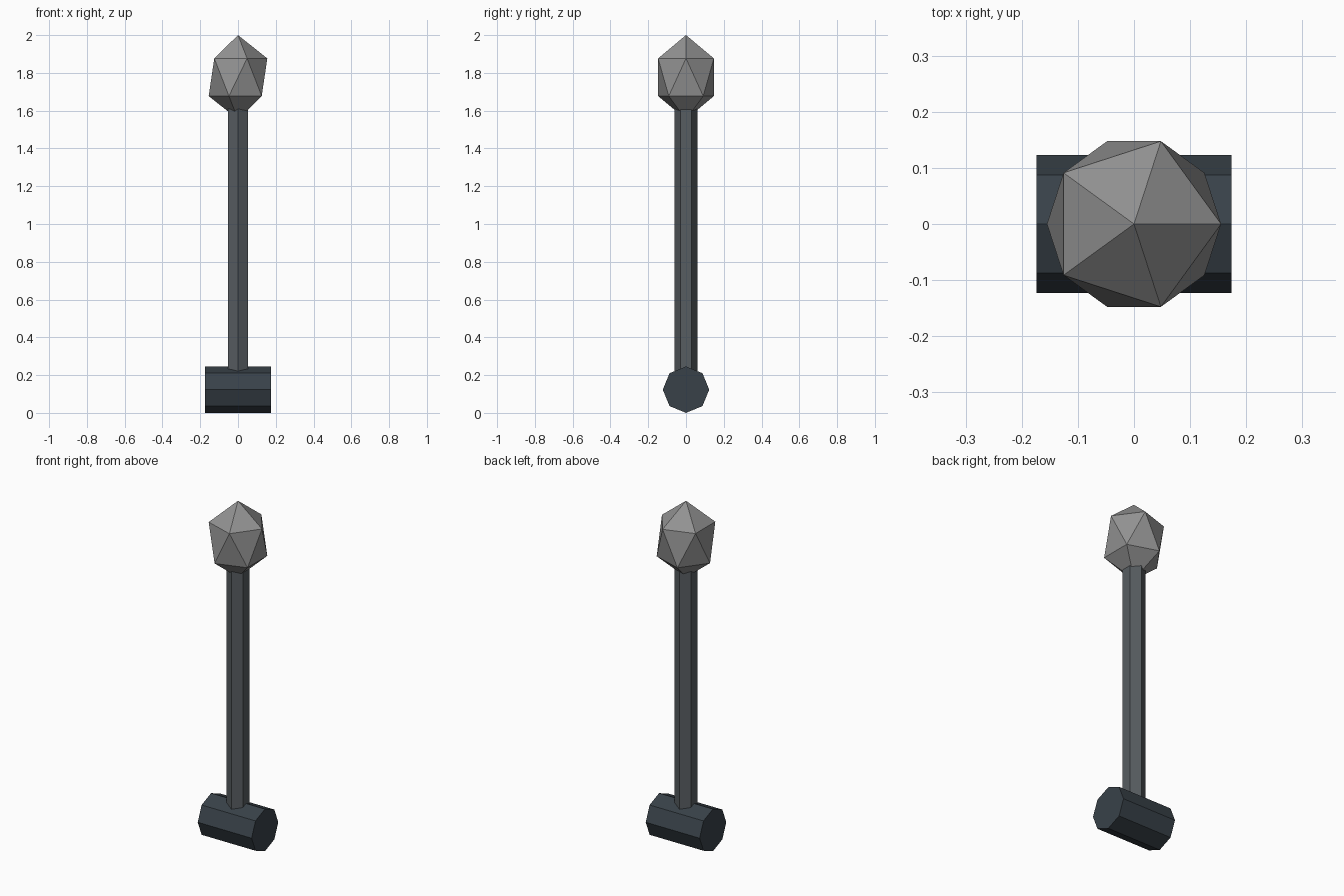
import bpy, math

if "Cube" in bpy.data.objects:
    bpy.data.objects.remove(bpy.data.objects["Cube"])


def material(name, rgb):
    m = bpy.data.materials.new(name)
    m.diffuse_color = (*rgb, 1)
    m.use_nodes = True
    m.node_tree.nodes["Principled BSDF"].inputs["Base Color"].default_value = m.diffuse_color
    return m


def finish(name, mat, scale=(1, 1, 1)):
    ob = bpy.context.object
    ob.name = name
    ob.scale = scale
    ob.data.materials.append(mat)
    bpy.ops.object.transform_apply(location=False, rotation=True, scale=True)
    return ob


stone = material("stone grey", (0.29, 0.29, 0.29))
steel = material("steel grey", (0.095, 0.109, 0.119))
iron = material("dark iron", (0.040, 0.053, 0.066))

# Octagonal cross block at the foot, lying along x
bpy.ops.mesh.primitive_cylinder_add(vertices=8, radius=0.123, depth=0.348,
                                    location=(0, 0, 0.123),
                                    rotation=(0, math.pi / 2, 0))
finish("cross_block", iron)

# Hexagonal shaft, sunk into the block and the head
bpy.ops.mesh.primitive_cylinder_add(vertices=6, radius=0.06, depth=1.44,
                                    location=(0, 0, 0.90))
finish("shaft", steel)

# Faceted head, stretched upwards
bpy.ops.mesh.primitive_ico_sphere_add(subdivisions=1, radius=0.1735,
                                      location=(0, 0, 1.777))
finish("faceted_head", stone, (1, 1, 0.223 / 0.1735))
